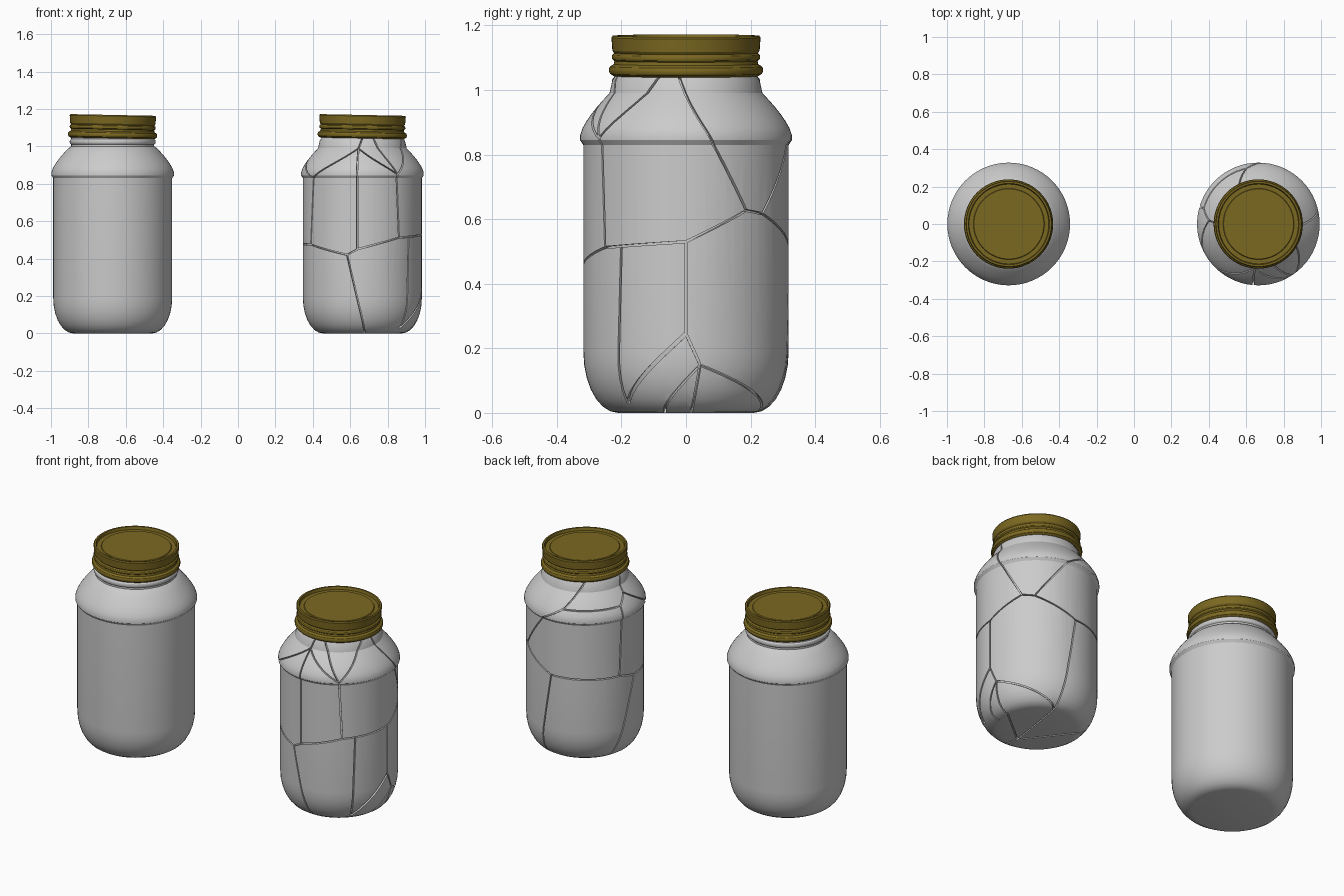
import bpy, bmesh, math
from mathutils import Vector

if "Cube" in bpy.data.objects:
    bpy.data.objects.remove(bpy.data.objects["Cube"])

SEG = 64
gold = bpy.data.materials.new("lid_gold")
gold.diffuse_color = (0.2, 0.14, 0.015, 1)
gold.use_nodes = True
gold.node_tree.nodes["Principled BSDF"].inputs["Base Color"].default_value = gold.diffuse_color


def make_object(name, bm, loc):
    bmesh.ops.recalc_face_normals(bm, faces=bm.faces)
    me = bpy.data.meshes.new(name)
    bm.to_mesh(me)
    bm.free()
    ob = bpy.data.objects.new(name, me)
    ob.location = loc
    bpy.context.collection.objects.link(ob)
    return ob


def lathe(name, profile, loc):
    """Revolve an (r, z) profile that starts and ends on the axis."""
    bm = bmesh.new()
    rings = []
    for r, z in profile:
        n = SEG if r > 0 else 1
        rings.append([bm.verts.new((r * math.cos(math.tau * i / SEG),
                                    r * math.sin(math.tau * i / SEG), z)) for i in range(n)])
    for a, b in zip(rings, rings[1:]):
        for i in range(SEG):
            j = (i + 1) % SEG
            quad = [a[i % len(a)], a[j % len(a)], b[j % len(b)], b[i % len(b)]]
            bm.faces.new(list(dict.fromkeys(quad)))
    return make_object(name, bm, loc)


def bead(r, z0, z1, bulge, n=5):
    """Rounded band that swells out from radius r between two heights."""
    return [(r + bulge * math.sin(math.pi * k / n) ** 0.5, z0 + (z1 - z0) * k / n) for k in range(n + 1)]


def smooth(ob):
    bpy.ops.object.select_all(action='DESELECT')
    ob.select_set(True)
    bpy.context.view_layer.objects.active = ob
    bpy.ops.object.shade_smooth_by_angle(angle=math.radians(30))


# Jar profile: elliptical foot, straight wall, ridge, sloping shoulder
quarter = [math.pi / 2 * k / 7 for k in range(8)]
foot = [(0.21 + 0.108 * math.sin(t), 0.19 * (1 - math.cos(t))) for t in quarter]
shoulder = [(0.328 - 0.091 * (k / 6) ** 1.4, 0.86 + 0.13 * k / 6) for k in range(7)]
body = foot + [(0.318, 0.83), (0.328, 0.845)] + shoulder
neck = [(0.222, 1.0)] + bead(0.222, 1.01, 1.04, 0.008)
worn_neck = [(0.228, 1.03), (0.215, 1.05)]
inside = [(0.215, 1.14), (0.195, 1.14), (0.195, 1.0), (0.29, 0.85),
          (0.29, 0.15), (0.22, 0.03), (0, 0.03)]
whole = lathe("whole_jar", [(0, 0)] + body + neck + inside, (-0.67, 0, 0))
cracked = lathe("cracked_jar", [(0, 0)] + body + worn_neck + inside, (0.665, 0, 0))

# Lids: rolled lower bead, thread band, upper band and recessed disc
lid_profile = ([(0, -0.06)] + bead(0.224, -0.057, -0.02, 0.015) + bead(0.222, -0.01, 0.014, 0.008)
               + [(0.228, 0.022), (0.231, 0.062), (0.227, 0.068), (0.217, 0.068),
                  (0.213, 0.052), (0.19, 0.052), (0.187, 0.056), (0, 0.056)])
for name, x in (("whole_jar_lid", -0.67), ("cracked_jar_lid", 0.665)):
    lid = lathe(name, lid_profile, (x, 0, 1.1))
    lid.rotation_euler.y = 0.02
    lid.data.materials.append(gold)
    smooth(lid)


def on_side(a, z):
    """Surface point at azimuth a (0 = front, 90 = right) and height z."""
    pts = body + worn_neck
    r = pts[-1][0]
    for (r0, z0), (r1, z1) in zip(pts, pts[1:]):
        if z <= z1:
            r = r0 + (r1 - r0) * (z - z0) / (z1 - z0)
            break
    return Vector((r * math.sin(math.radians(a)), -r * math.cos(math.radians(a)), z))


def side_path(names):
    """Points on the surface through the named junctions, the short way round."""
    pts = []
    for p, q in zip(names, names[1:]):
        (a0, z0), (a1, z1) = junction[p], junction[q]
        turn = (a1 - a0 + 180) % 360 - 180
        n = max(2, int((on_side(a0, z0) - on_side(a1, z1)).length / 0.025))
        pts += [on_side(a0 + turn * k / n, z0 + (z1 - z0) * k / n) for k in range(n)]
    return pts + [on_side(*junction[names[-1]])]


def crack_cutter(pts, width, base=False):
    """Thin strip sunk into the surface along the points."""
    bm = bmesh.new()
    rows = []
    for i, p in enumerate(pts):
        core = Vector((0, 0, min(max(p.z, 0.25), 0.85)))
        out = Vector((0, 0, -1)) if base else (p - core).normalized()
        along = pts[min(i + 1, len(pts) - 1)] - pts[max(i - 1, 0)]
        side = out.cross(along).normalized() * width / 2
        rows.append([bm.verts.new(p + side * s + out * d)
                     for s, d in ((-1, -0.018), (1, -0.018), (1, 0.015), (-1, 0.015))])
    for a, b in zip(rows, rows[1:]):
        for k in range(4):
            bm.faces.new((a[k], a[(k + 1) % 4], b[(k + 1) % 4], b[k]))
    bm.faces.new(rows[0])
    bm.faces.new(rows[-1][::-1])
    ob = make_object("crack_cutter", bm, cracked.location)
    ob.hide_render = True
    return ob


# Crack junctions (azimuth, height) and the paths that join them
junction = {
    "A": (-60, .476), "B": (-15, .42), "C": (-5, .45), "D": (38, .512), "E": (90, .53),
    "F": (126, .627), "G": (138, .617), "H": (180, .512), "I": (251, .503), "J": (271, .478),
    "K": (-5, .99), "L": (3, 0), "M": (-55, .83), "N": (35, .85), "O": (15, 1.045),
    "P": (69, 1.045), "Q": (51, .515), "R": (48, .03), "S": (90, .245), "T": (98, .148),
    "U": (165, 0), "V": (94, 0), "W": (72, 0), "X": (84, 1.045), "Y": (170, .84),
    "Z": (192, .91), "a": (215, 1.045), "b": (254, .91), "c": (266, .96), "d": (272, 1.045),
    "e": (245, 0), "f": (0, 1.045),
}
paths = "JABCDEFGHIJ BL AMK CKf KND ON PN QR ESTU TV TW XF GYZa ZbI bcd cM HU Je".split()
cutters = [crack_cutter(side_path(p), 0.007) for p in paths]
cutters.append(crack_cutter(side_path("SR"), 0.012))

# Cracks under the base, running from one hub out to the foot of the side cracks
hub = Vector((0, -0.156, 0))
for name in "LUVe":
    cutters.append(crack_cutter([hub, on_side(*junction[name])], 0.007, True))

for c in cutters:
    m = cracked.modifiers.new("crack", 'BOOLEAN')
    m.object, m.operation, m.solver = c, 'DIFFERENCE', 'MANIFOLD'

# Bake the cracks and drop the cutters
bpy.context.view_layer.update()
dg = bpy.context.evaluated_depsgraph_get()
baked = bpy.data.meshes.new_from_object(cracked.evaluated_get(dg))
cracked.modifiers.clear()
cracked.data = baked
for c in cutters:
    bpy.data.objects.remove(c)
smooth(whole)
smooth(cracked)
